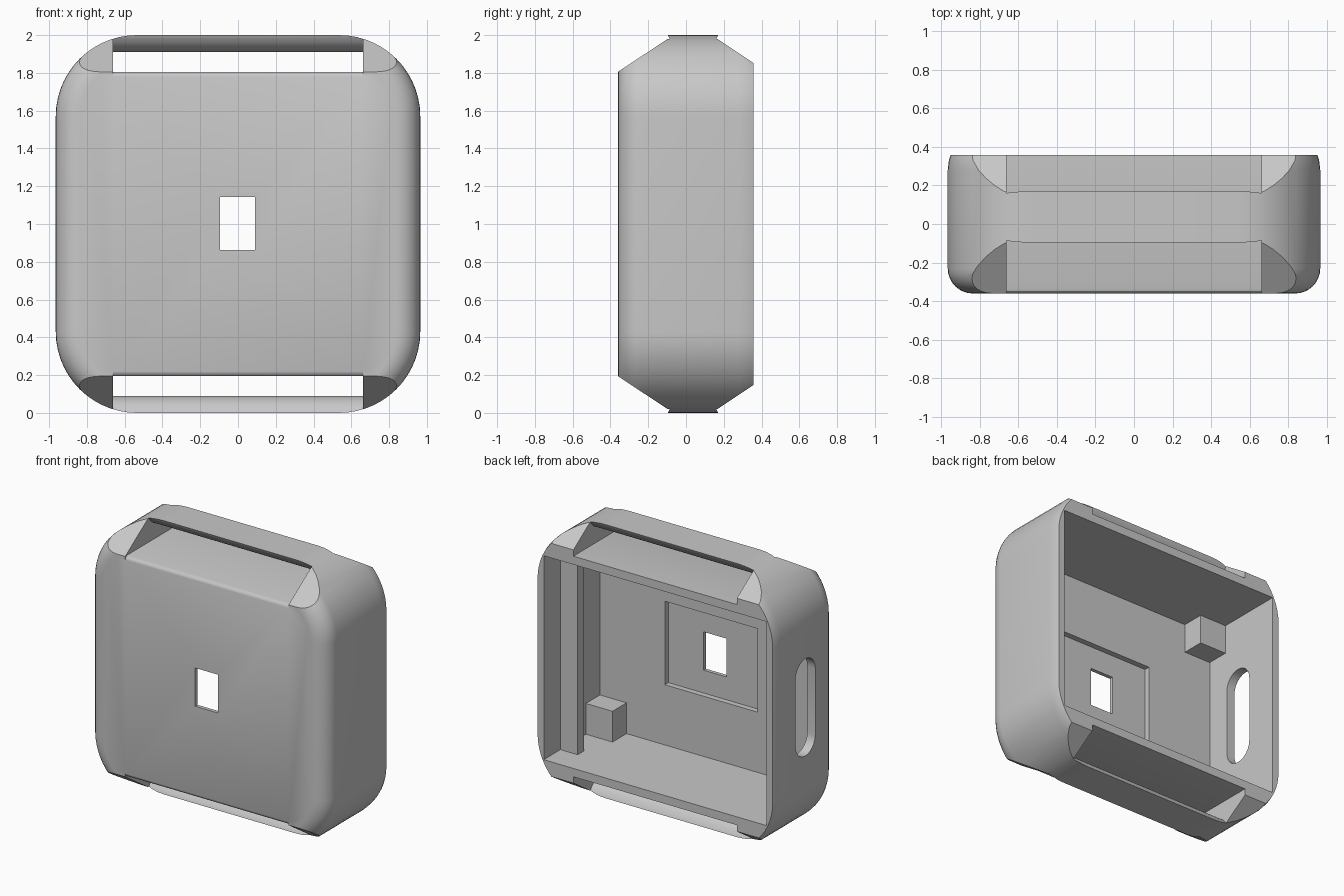
import bpy
import bmesh
from math import sin, cos, pi, radians

cube = bpy.data.objects.get("Cube")
if cube:
    bpy.data.objects.remove(cube, do_unlink=True)

grey = bpy.data.materials.new("plain_grey")
grey.use_nodes = True
tone = (0.58, 0.58, 0.58, 1)
grey.diffuse_color = tone
grey.node_tree.nodes["Principled BSDF"].inputs["Base Color"].default_value = tone


def loft(name, loops):
    """Closed solid through loops that share one vertex count."""
    bm = bmesh.new()
    rings = [[bm.verts.new(p) for p in loop] for loop in loops]
    n = len(rings[0])
    for a, b in zip(rings, rings[1:]):
        for i in range(n):
            j = (i + 1) % n
            bm.faces.new((a[i], a[j], b[j], b[i]))
    bm.faces.new(rings[0])
    bm.faces.new(rings[-1])
    bmesh.ops.recalc_face_normals(bm, faces=bm.faces)
    mesh = bpy.data.meshes.new(name)
    bm.to_mesh(mesh)
    bm.free()
    mesh.materials.append(grey)
    obj = bpy.data.objects.new(name, mesh)
    bpy.context.collection.objects.link(obj)
    return obj


def prism(name, profile, x0, x1):
    """Extrude a (y, z) profile along x."""
    return loft(name, [[(x, y, z) for y, z in profile] for x in (x0, x1)])


def box(name, x0, x1, y0, y1, z0, z1):
    return prism(name, [(y0, z0), (y1, z0), (y1, z1), (y0, z1)], x0, x1)


def cut(target, cutter):
    cutter.hide_render = True
    mod = target.modifiers.new("cut", "BOOLEAN")
    mod.operation = "DIFFERENCE"
    mod.solver = "EXACT"
    mod.object = cutter
    bpy.ops.object.select_all(action="DESELECT")
    bpy.context.view_layer.objects.active = target
    target.select_set(True)
    bpy.ops.object.modifier_apply(modifier=mod.name)
    bpy.data.objects.remove(cutter, do_unlink=True)


def rounded_loop(y, inset, steps=14):
    """Rounded square outline at depth y."""
    r = 0.43 - inset
    pts = []
    for k, (sx, sz) in enumerate([(1, 1), (-1, 1), (-1, -1), (1, -1)]):
        for i in range(steps + 1):
            a = (k + i / steps) * pi / 2
            pts.append((sx * 0.535 + r * cos(a), y, 1 + sz * 0.57 + r * sin(a)))
    return pts


# Case shell with a rounded front edge and slightly eased back edge
fillet = 0.13
loops = []
for i in range(9):
    a = i / 8 * pi / 2
    loops.append(rounded_loop(-0.36 + fillet * (1 - cos(a)), fillet * (1 - sin(a))))
loops += [rounded_loop(0.28, 0), rounded_loop(0.33, 0.006), rounded_loop(0.357, 0.015)]
case = loft("case_shell", loops)

# Strap openings and corner chamfers, at the top and mirrored at the bottom
front_chamfer = [(-0.5, 1.712), (0.0, 2.045), (0.0, 2.2), (-0.5, 2.2)]
back_chamfer = [(0.5, 1.757), (0.5, 2.2), (0.08, 2.2), (0.08, 2.037)]
slot = [(-0.5, 1.78), (-0.36, 1.78), (-0.355, 1.793), (-0.346, 1.802),
        (-0.333, 1.806), (0.5, 1.806), (0.5, 2.053)]
slot += [(0.037 + 0.143 * cos(i * pi / 24), 2.053 - 0.143 * sin(i * pi / 24))
         for i in range(25)]
slot += [(-0.5, 2.053)]


def flip(profile):
    return [(y, 2 - z) for y, z in profile]


for place in (lambda p: p, flip):
    for profile in (front_chamfer, back_chamfer):
        for side in (-1, 1):
            cut(case, prism("chamfer_cutter", place(profile), side * 0.66, side * 1.2))
    cut(case, prism("slot_cutter", place(slot), -0.6605, 0.6605))

# Open back, screen recess and front window
cut(case, box("cavity_cutter", -0.9, 0.9, -0.292, 0.5, 0.255, 1.745))
cut(case, box("recess_cutter", -0.375, 0.375, -0.333, -0.2, 0.695, 1.305))
cut(case, box("window_cutter", -0.094, 0.091, -0.5, -0.2, 0.862, 1.142))

# Rounded port in one side wall
port = []
for i in range(26):
    a = (i if i < 13 else i - 1) * pi / 12
    port.append((0.115 * cos(a), 1 + (0.24 if i < 13 else -0.24) + 0.115 * sin(a)))
cut(case, prism("port_cutter", port, -1.2, -0.7))

bpy.ops.object.select_all(action="DESELECT")
case.select_set(True)
bpy.context.view_layer.objects.active = case
bpy.ops.object.shade_smooth_by_angle(angle=radians(25))

# Inner rail and two diagonal corner blocks
box("inner_rail", 0.76, 0.902, 0.095, 0.165, 0.253, 1.747)
box("lower_block", 0.685, 0.902, -0.295, -0.13, 0.253, 0.48)
box("upper_block", -0.902, -0.685, -0.295, -0.13, 1.535, 1.747)
